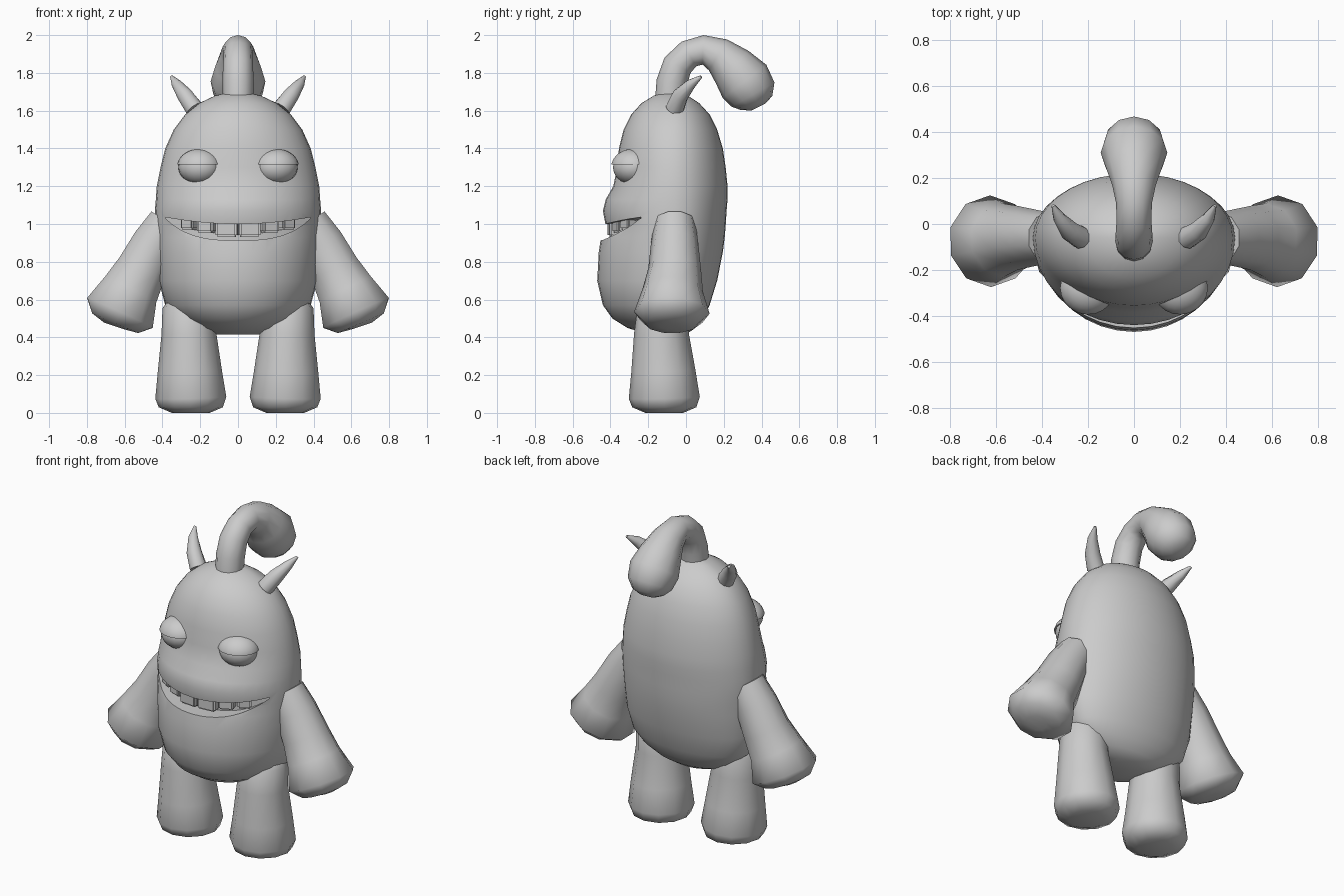
import bpy, bmesh, math
from mathutils import Vector, Matrix

if "Cube" in bpy.data.objects:
    bpy.data.objects.remove(bpy.data.objects["Cube"])

clay = bpy.data.materials.new("plain_grey")
clay.use_nodes = True
clay.diffuse_color = (0.6, 0.6, 0.6, 1)
bsdf = next(n for n in clay.node_tree.nodes if n.type == "BSDF_PRINCIPLED")
bsdf.inputs["Base Color"].default_value = clay.diffuse_color
bsdf.inputs["Roughness"].default_value = 0.7


def finish(bm, name, angle=60):
    """Turn a bmesh into a smooth shaded grey object."""
    bmesh.ops.recalc_face_normals(bm, faces=bm.faces)
    mesh = bpy.data.meshes.new(name)
    bm.to_mesh(mesh)
    bm.free()
    mesh.materials.append(clay)
    obj = bpy.data.objects.new(name, mesh)
    bpy.context.collection.objects.link(obj)
    smooth(obj, angle)
    return obj


def smooth(obj, angle):
    bpy.ops.object.select_all(action="DESELECT")
    obj.select_set(True)
    bpy.context.view_layer.objects.active = obj
    bpy.ops.object.shade_smooth_by_angle(angle=math.radians(angle))


def skin(rings):
    """Join closed rings of points into a capped surface."""
    bm = bmesh.new()
    loops = [[bm.verts.new(p) for p in ring] for ring in rings]
    n = len(loops[0])
    for a, b in zip(loops, loops[1:]):
        for i in range(n):
            j = (i + 1) % n
            bm.faces.new((a[i], a[j], b[j], b[i]))
    bm.faces.new(loops[0])
    bm.faces.new(loops[-1])
    return bm


def tube(name, path, ref, sides=8, side=1, angle=70):
    """Round tube along (x, y, z, radius) points, mirrored in x by side."""
    pts = [Vector((p[0] * side, p[1], p[2])) for p in path]
    rings = []
    for i, p in enumerate(pts):
        t = (pts[min(i + 1, len(pts) - 1)] - pts[max(i - 1, 0)]).normalized()
        u = (Vector(ref) - t * t.dot(Vector(ref))).normalized()
        v = t.cross(u)
        turns = [math.tau * k / sides for k in range(sides)]
        rings.append([p + path[i][3] * (u * math.cos(a) + v * math.sin(a)) for a in turns])
    return finish(skin(rings), name, angle)


# Body: egg-shaped rings given as height, front y, back y, half width
outline = [
    (0.415, -0.2, 0.0, 0.12), (0.45, -0.31, 0.05, 0.23), (0.5, -0.39, 0.09, 0.32),
    (0.57, -0.44, 0.125, 0.385), (0.7, -0.47, 0.165, 0.42), (0.85, -0.462, 0.195, 0.43),
    (0.93, -0.45, 0.205, 0.435), (0.99, -0.425, 0.21, 0.44), (1.07, -0.44, 0.215, 0.44),
    (1.13, -0.425, 0.22, 0.435), (1.2, -0.385, 0.22, 0.43), (1.3, -0.365, 0.21, 0.41),
    (1.4, -0.355, 0.195, 0.385), (1.5, -0.33, 0.165, 0.34), (1.58, -0.29, 0.125, 0.28),
    (1.64, -0.235, 0.07, 0.205), (1.68, -0.17, 0.01, 0.12), (1.7, -0.11, -0.04, 0.04),
]
MID = -0.06
rings = []
for z, front, back, width in outline:
    ring = []
    for k in range(36):
        a = math.tau * k / 36
        depth = MID - front if math.sin(a) < 0 else back - MID
        ring.append((width * math.cos(a), MID + depth * math.sin(a), z))
    rings.append(ring)
body = finish(skin(rings), "body", 40)

# Mouth: crescent cutter with a curved inner wall
slices = []
for k in range(21):
    t = k / 10 - 1
    x = 0.385 * t
    low = 0.912 + 0.05 * t * t + 0.068 * t ** 4
    high = 1.0 + 0.036 * t * t
    inner = -0.34 + 0.14 * t * t
    slices.append([(x, -0.7, low), (x, inner, low), (x, inner, high), (x, -0.7, high)])
cutter = finish(skin(slices), "mouth_cutter")
cutter.hide_render = True
cut = body.modifiers.new("mouth", "BOOLEAN")
cut.operation = "DIFFERENCE"
cut.solver = "EXACT"
cut.object = cutter
smooth(body, 40)
bpy.ops.object.modifier_apply(modifier=cut.name)
bpy.data.objects.remove(cutter)
smooth(body, 40)


def eyeball(name, centre, size, turn, cut_at=None):
    """Turned ellipsoid, keeping only the part above cut_at if given."""
    bm = bmesh.new()
    bmesh.ops.create_uvsphere(bm, u_segments=20, v_segments=14, radius=1)
    if cut_at is not None:
        geom = bm.verts[:] + bm.edges[:] + bm.faces[:]
        bmesh.ops.bisect_plane(bm, geom=geom, plane_co=(0, 0, cut_at),
                               plane_no=(0, 0, 1), clear_inner=True)
        bmesh.ops.holes_fill(bm, edges=[e for e in bm.edges if e.is_boundary])
    bm.transform(Matrix.Translation(centre) @ Matrix.Rotation(turn, 4, "Z")
                 @ Matrix.Diagonal((*size, 1)))
    finish(bm, name, 40)


def tooth(name, x, y, bottom, width, turn):
    bm = bmesh.new()
    bmesh.ops.create_cube(bm, size=1)
    top = 1.03
    bm.transform(Matrix.Translation((x, y, (top + bottom) / 2))
                 @ Matrix.Rotation(turn, 4, "Z")
                 @ Matrix.Diagonal((width, 0.07, top - bottom, 1)))
    bmesh.ops.bevel(bm, geom=bm.edges[:], offset=0.01, segments=2, affect="EDGES")
    finish(bm, name, 40)


arm = [(0.37, -0.06, 1.01, 0.11), (0.44, -0.06, 0.9, 0.125), (0.51, -0.06, 0.76, 0.14),
       (0.57, -0.07, 0.65, 0.16), (0.625, -0.075, 0.53, 0.2), (0.65, -0.075, 0.475, 0.14),
       (0.655, -0.075, 0.46, 0.06)]
leg = [(0.27, -0.11, 0.62, 0.09), (0.265, -0.12, 0.56, 0.135), (0.26, -0.13, 0.42, 0.145),
       (0.255, -0.12, 0.22, 0.17), (0.25, -0.115, 0.08, 0.188), (0.25, -0.115, 0.03, 0.17),
       (0.25, -0.115, 0.0, 0.1)]
horn = [(0.23, -0.06, 1.61, 0.05), (0.28, -0.03, 1.68, 0.044), (0.325, 0.025, 1.74, 0.028),
        (0.352, 0.08, 1.78, 0.008)]

# Paired parts
for side, label in ((1, "left"), (-1, "right")):
    tube(label + "_arm", arm, (0, 1, 0), 10, side)
    tube(label + "_leg", leg, (0, 1, 0), 12, side)
    tube(label + "_horn", horn, (1, 0, 0), 10, side)
    centre = (0.205 * side, -0.285, 1.3)
    turn = math.radians(20) * side
    eyeball(label + "_eye", centre, (0.112, 0.1, 0.09), turn)
    eyeball(label + "_eyelid", centre, (0.12, 0.11, 0.097), turn, 0.15)
    tooth(label + "_front_tooth", 0.06 * side, -0.375, 0.932, 0.115, 0.1 * side)
    tooth(label + "_middle_tooth", 0.167 * side, -0.345, 0.953, 0.09, 0.35 * side)
    tooth(label + "_side_tooth", 0.255 * side, -0.3, 0.968, 0.08, 0.6 * side)

# Drooping crest on top of the head
crest = [(0, -0.085, 1.64, 0.08), (0, -0.075, 1.75, 0.082), (0, -0.045, 1.84, 0.08),
         (0, 0.015, 1.9, 0.076), (0, 0.09, 1.922, 0.078), (0, 0.17, 1.895, 0.095),
         (0, 0.245, 1.83, 0.122), (0, 0.31, 1.755, 0.145), (0, 0.355, 1.685, 0.13),
         (0, 0.375, 1.64, 0.09), (0, 0.385, 1.62, 0.04)]
tube("crest", crest, (1, 0, 0), 12)
